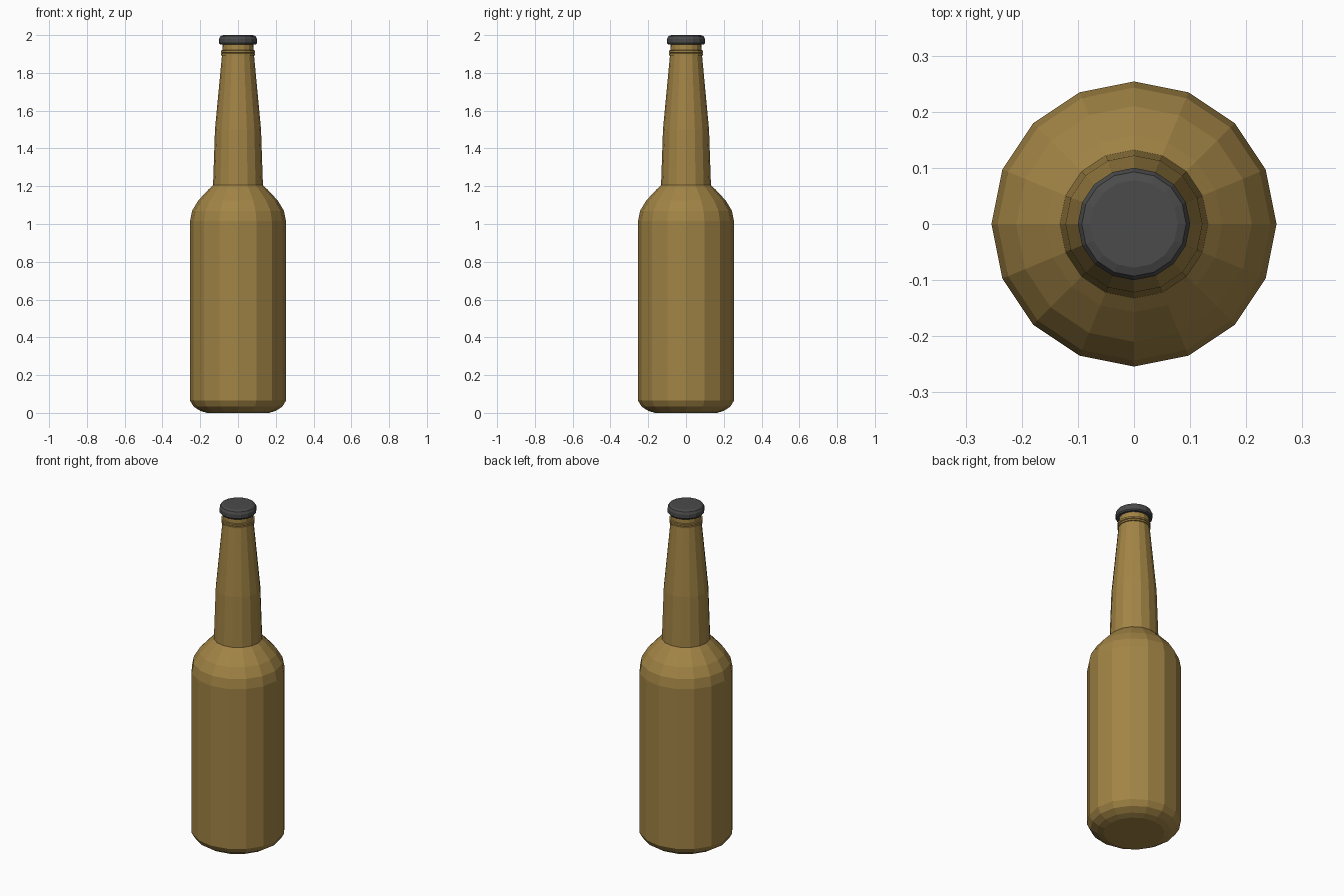
import bpy, bmesh, math

if "Cube" in bpy.data.objects:
    bpy.data.objects.remove(bpy.data.objects["Cube"])

SIDES = 16


def lathe(name, profile, color):
    """Revolve (radius, height) points around z, closing both ends with flat faces."""
    bm = bmesh.new()
    rings = []
    for r, z in profile:
        rings.append([bm.verts.new((r * math.cos(2 * math.pi * i / SIDES),
                                    r * math.sin(2 * math.pi * i / SIDES), z))
                      for i in range(SIDES)])
    for a, b in zip(rings, rings[1:]):
        for i in range(SIDES):
            j = (i + 1) % SIDES
            bm.faces.new((a[i], a[j], b[j], b[i]))
    bm.faces.new(rings[0][::-1])
    bm.faces.new(rings[-1])
    mesh = bpy.data.meshes.new(name)
    bm.to_mesh(mesh)
    bm.free()
    obj = bpy.data.objects.new(name, mesh)
    bpy.context.collection.objects.link(obj)
    if color:
        mat = bpy.data.materials.new(name + "_material")
        mat.diffuse_color = color
        mat.use_nodes = True
        mat.node_tree.nodes["Principled BSDF"].inputs["Base Color"].default_value = mat.diffuse_color
        mesh.materials.append(mat)
    return obj


# Glass: rounded base, straight body, shoulder, tapered neck, double lip ring
lathe("bottle_glass", [
    (0.165, 0.0), (0.2, 0.011), (0.235, 0.033), (0.254, 0.065),
    (0.254, 1.015), (0.243, 1.07), (0.21, 1.125), (0.157, 1.182), (0.132, 1.206),
    (0.122, 1.5), (0.085, 1.892),
    (0.09, 1.893), (0.09, 1.902), (0.086, 1.905), (0.09, 1.908), (0.09, 1.918),
    (0.083, 1.92), (0.081, 1.96),
], (0.36, 0.23, 0.06, 1))

# Cap: short drum with a bevelled top
lathe("cap", [
    (0.095, 1.95), (0.1, 1.957), (0.1, 1.98), (0.093, 1.994), (0.078, 2.0),
], (0.07, 0.07, 0.07, 1))
